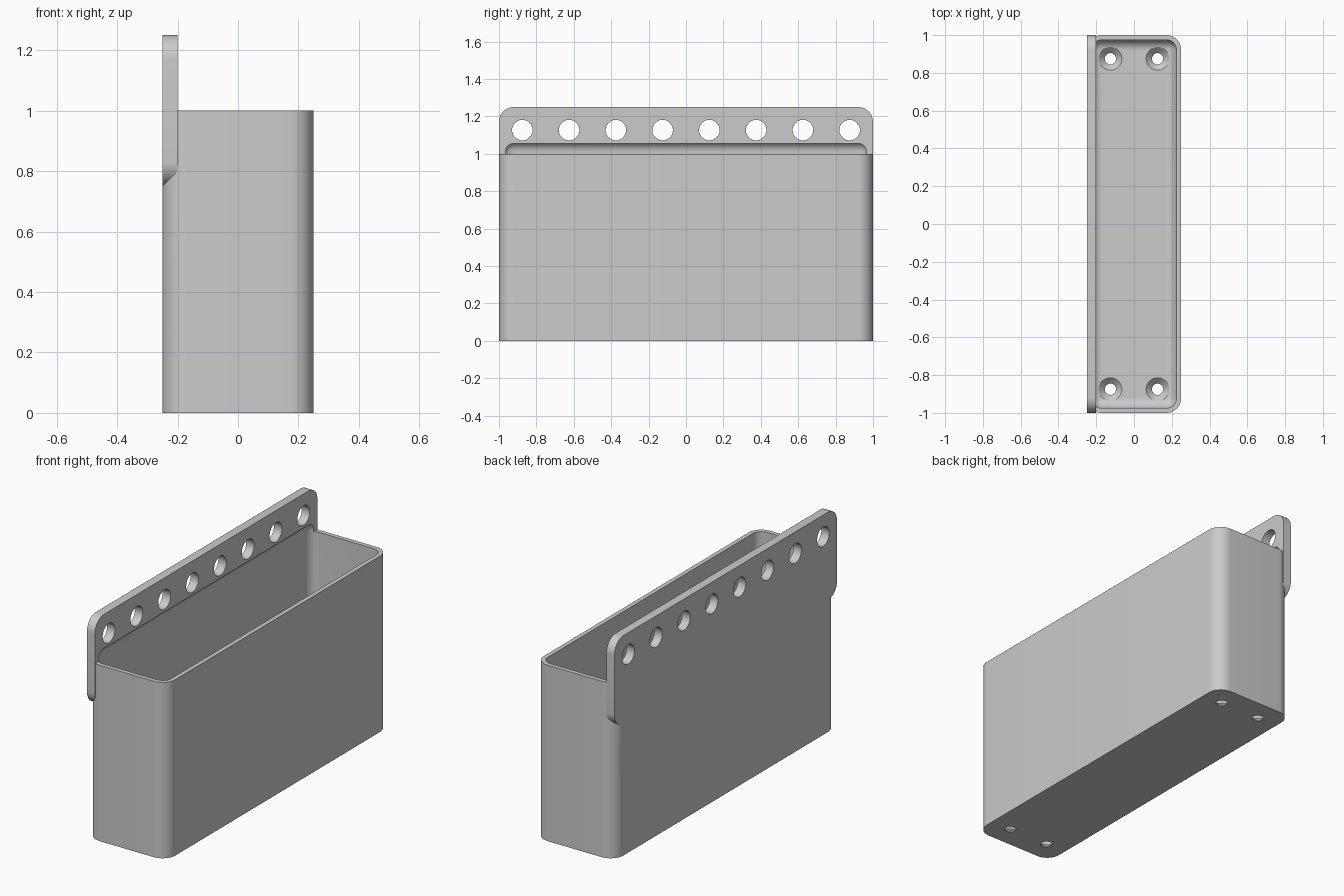
import bpy, bmesh, math
from mathutils import Matrix, Vector

default = bpy.data.objects.get("Cube")
if default:
    bpy.data.objects.remove(default)

WALL = 0.025
RADIUS = 0.08

grey = bpy.data.materials.new("plain grey")
grey.use_nodes = True
grey.diffuse_color = (0.6, 0.6, 0.6, 1)
grey.node_tree.nodes["Principled BSDF"].inputs["Base Color"].default_value = (0.6, 0.6, 0.6, 1)


def add_object(name, bm):
    bmesh.ops.recalc_face_normals(bm, faces=bm.faces)
    mesh = bpy.data.meshes.new(name)
    bm.to_mesh(mesh)
    bm.free()
    mesh.materials.append(grey)
    obj = bpy.data.objects.new(name, mesh)
    bpy.context.collection.objects.link(obj)
    return obj


def rounded_box(name, low, high, radius, axis=None):
    """Box with rounded edges: those along one axis, or all of them."""
    low, high = Vector(low), Vector(high)
    bm = bmesh.new()
    bmesh.ops.create_cube(bm, size=1)
    bmesh.ops.scale(bm, vec=high - low, verts=bm.verts)
    bmesh.ops.translate(bm, vec=(low + high) / 2, verts=bm.verts)
    edges = [e for e in bm.edges if axis is None
             or abs((e.verts[0].co - e.verts[1].co)[axis]) > 1e-5]
    bmesh.ops.bevel(bm, geom=edges, offset=radius, segments=10, profile=0.5,
                    affect='EDGES', clamp_overlap=True)
    return add_object(name, bm)


def add_disc_stack(bm, profile, matrix, sides=40):
    """Closed turned solid from (radius, height) pairs."""
    rings = []
    for radius, height in profile:
        rings.append([bm.verts.new(matrix @ Vector((
            radius * math.cos(2 * math.pi * i / sides),
            radius * math.sin(2 * math.pi * i / sides), height)))
            for i in range(sides)])
    for a, b in zip(rings, rings[1:]):
        for i in range(sides):
            j = (i + 1) % sides
            bm.faces.new((a[i], a[j], b[j], b[i]))
    bm.faces.new(rings[0][::-1])
    bm.faces.new(rings[-1])


# Outer body and hanging plate
bin_body = rounded_box("wall_bin", (-0.25, -1, 0), (0.25, 1, 1), RADIUS, axis=2)
plate = rounded_box("hanging_plate", (-0.25, -1, 0.75), (-0.2, 1, 1.25), RADIUS, axis=0)

# Hollow with rounded edges, running up into the plate as a shallow groove
hollow = rounded_box("hollow_cutter", (-0.25 + WALL, -1 + WALL, 0.035),
                     (0.25 - WALL, 1 - WALL, 1.065), RADIUS - WALL)

# Row of holes through the plate
bm = bmesh.new()
for i in range(8):
    place = Matrix.Translation((-0.225, (i - 3.5) * 0.25, 1.127)) @ Matrix.Rotation(math.pi / 2, 4, 'Y')
    add_disc_stack(bm, [(0.055, -0.1), (0.055, 0.1)], place)
plate_holes = add_object("plate_hole_cutter", bm)

# Countersunk screw holes in the floor
bm = bmesh.new()
for x in (-0.125, 0.125):
    for y in (-0.875, 0.875):
        add_disc_stack(bm, [(0.03, -0.05), (0.03, 0.005), (0.062, 0.036), (0.062, 0.15)],
                       Matrix.Translation((x, y, 0)))
screw_holes = add_object("screw_hole_cutter", bm)

# Join the plate, then cut the hollow and holes
for tool, operation in ((plate, 'UNION'), (hollow, 'DIFFERENCE'),
                        (plate_holes, 'DIFFERENCE'), (screw_holes, 'DIFFERENCE')):
    mod = bin_body.modifiers.new(tool.name, 'BOOLEAN')
    mod.operation = operation
    mod.solver = 'EXACT'
    mod.object = tool
bpy.context.view_layer.update()
depsgraph = bpy.context.evaluated_depsgraph_get()
finished = bpy.data.meshes.new_from_object(bin_body.evaluated_get(depsgraph))
bin_body.modifiers.clear()
bin_body.data = finished
for tool in (plate, hollow, plate_holes, screw_holes):
    bpy.data.objects.remove(tool)

# Smooth rounded parts, crisp edges
bpy.ops.object.select_all(action='DESELECT')
bin_body.select_set(True)
bpy.context.view_layer.objects.active = bin_body
bpy.ops.object.shade_smooth_by_angle(angle=math.radians(25))
